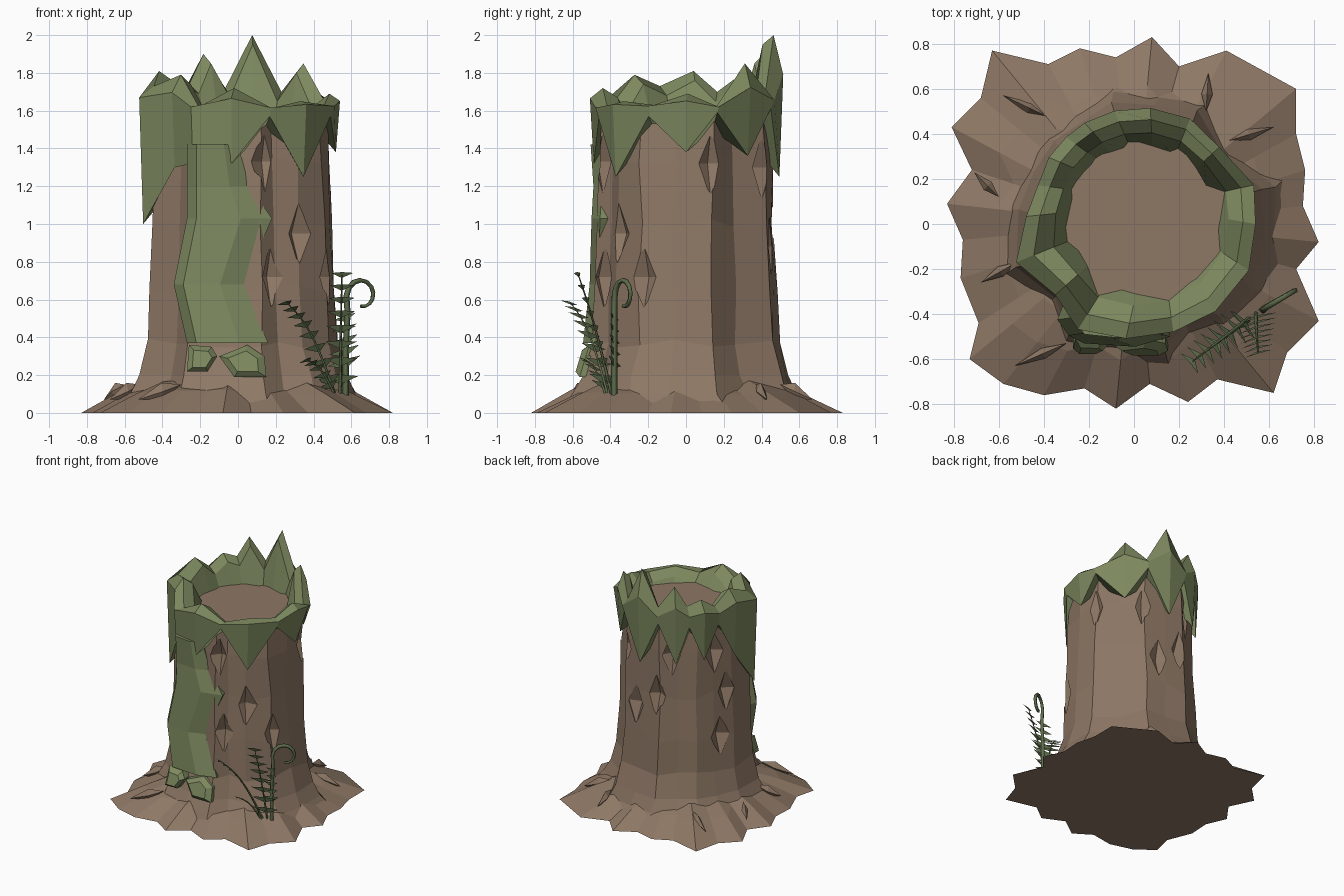
import bpy
import bmesh
import random
from math import sin, cos, pi, radians
from mathutils import Vector, Matrix
from mathutils.bvhtree import BVHTree

random.seed(4)
default = bpy.data.objects.get("Cube")
if default:
    bpy.data.objects.remove(default)


def material(name, colour):
    mat = bpy.data.materials.new(name)
    mat.use_nodes = True
    rgba = (*colour, 1)
    mat.diffuse_color = rgba
    mat.node_tree.nodes["Principled BSDF"].inputs["Base Color"].default_value = rgba
    return mat


BARK = material("bark brown", (0.27, 0.187, 0.13))
MOSS = material("moss green", (0.205, 0.25, 0.115))
FERN = material("fern green", (0.11, 0.15, 0.07))


def link(name, mesh, mat):
    obj = bpy.data.objects.new(name, mesh)
    bpy.context.collection.objects.link(obj)
    mesh.materials.clear()
    mesh.materials.append(mat)
    return obj


def build(name, verts, faces, mat, closed=True):
    bm = bmesh.new()
    points = [bm.verts.new(v) for v in verts]
    for face in faces:
        bm.faces.new([points[i] for i in face])
    if closed:
        bmesh.ops.recalc_face_normals(bm, faces=bm.faces)
    mesh = bpy.data.meshes.new(name)
    bm.to_mesh(mesh)
    bm.free()
    return link(name, mesh, mat)


def loft(name, rows, mat, caps=True, wrap_rows=False):
    """Skin closed rings of equal length, with end caps or joined end to end."""
    n = len(rows[0])
    verts = [v for row in rows for v in row]
    count = len(rows)
    faces = []
    for r in range(count if wrap_rows else count - 1):
        a, b = r * n, (r + 1) % count * n
        for i in range(n):
            j = (i + 1) % n
            faces.append((a + i, a + j, b + j, b + i))
    if caps:
        faces += [tuple(range(n)), tuple(range((count - 1) * n, count * n))]
    return build(name, verts, faces, mat)


def polar(angle, r, z):
    return Vector((r * cos(radians(angle)), r * sin(radians(angle)), z))


def baked(obj, name, mat):
    """Replace an object by its evaluated mesh."""
    graph = bpy.context.evaluated_depsgraph_get()
    mesh = bpy.data.meshes.new_from_object(obj.evaluated_get(graph))
    bpy.data.objects.remove(obj)
    return link(name, mesh, mat)


# Spreading ground skirt with a ragged outline
outline = [(.08, .83), (.2, .7), (.41, .77), (.72, .6), (.72, .4), (.76, .24), (.75, .08),
           (.82, -.08), (.72, -.2), (.82, -.43), (.68, -.57), (.62, -.75), (.37, -.69),
           (.24, -.79), (.07, -.71), (-.08, -.82), (-.22, -.73), (-.4, -.76), (-.58, -.71),
           (-.73, -.6), (-.69, -.44), (-.77, -.24), (-.76, -.07), (-.83, .09), (-.72, .24),
           (-.81, .43), (-.68, .56), (-.63, .77), (-.38, .71), (-.24, .78), (-.08, .74)]
skirt = []
for scale, height in ((1, 0), (.74, .11), (.55, .17)):
    skirt.append([(x * scale, y * scale, height + (random.uniform(-.015, .015) if height else 0))
                  for x, y in outline])
loft("root_skirt", skirt, BARK)

# Trunk with ridges and grooves
ridges = [(-28, .53), (-8, .515), (16, .53), (36, .44), (60, .51), (80, .47), (100, .49),
          (118, .45), (135, .46), (152, .44), (174, .46), (200, .5), (222, .43), (240, .5),
          (262, .46), (285, .5), (296, .45), (312, .5)]
levels = [(.04, 1.32), (.1, 1.23), (.2, 1.13), (.37, 1.03), (.65, 1), (1, .965), (1.35, .95),
          (1.56, .93)]
rings = []
for z, scale in levels:
    rings.append([polar(a + random.uniform(-1.5, 1.5), r * scale * random.uniform(.985, 1.01),
                        z + random.uniform(-.03, .03) * (z > .3 and z < 1.5)) for a, r in ridges])
trunk = loft("trunk", rings, BARK)
surface = BVHTree.FromPolygons([v.co.copy() for v in trunk.data.vertices],
                               [tuple(p.vertices) for p in trunk.data.polygons])


def on_trunk(angle, z):
    hit, normal, _, _ = surface.ray_cast(polar(angle, 2, z), polar(angle, -1, 0))
    return hit, normal


# Diamond hollows cut into the bark
knots = [(-48, .95), (-68, .72), (-25, .72), (-72, 1.33), (15, 1.32), (57, 1.3), (73, .88),
         (97, 1), (111, 1.33), (155, 1.33), (168, 1), (160, .65)]
corners, cuts = [], []
for angle, z in knots:
    hit, normal = on_trunk(angle, z)
    out = polar(angle, 1, 0)
    side = Vector((0, 0, 1)).cross(out)
    up = Vector((0, 0, 1))
    first = len(corners)
    corners += [hit + up * .17, hit + side * .085, hit - up * .17, hit - side * .085,
                hit + out * .09, hit - out * .06]
    for i in range(4):
        j = (i + 1) % 4
        cuts += [(first + i, first + j, first + 4), (first + j, first + i, first + 5)]
cutter = build("knot_cutter", corners, cuts, BARK)
cutter.hide_render = True
cut = trunk.modifiers.new("knots", "BOOLEAN")
cut.operation = "DIFFERENCE"
cut.solver = "EXACT"
cut.object = cutter
trunk = baked(trunk, "trunk", BARK)
trunk.name = "trunk"
bpy.data.objects.remove(cutter)

# Cut face of the stump
middle = Vector((.04, .035, 0))
disc = [polar(i * 30, .36, 1.47) + middle for i in range(12)]
build("stump_top", disc + [Vector((-.03, .07, 1.52))],
      [(i, (i + 1) % 12, 12) for i in range(12)], BARK)

# Moss crown: angle, radius, top height, height of the hanging edge
crown = [(0, .54, 1.69, 1.38), (18, .56, 1.62, 1.59), (42, .51, 1.85, 1.36), (62, .53, 1.7, 1.61),
         (82, .52, 2, 1.25), (100, .51, 1.72, 1.6), (116, .5, 1.9, 1.28), (128, .49, 1.74, 1.58),
         (142, .48, 1.78, 1.3), (158, .46, 1.7, 1.56), (176, .48, 1.81, 1.28), (198, .55, 1.73, 1),
         (222, .47, 1.79, 1.3), (242, .53, 1.62, 1.32), (266, .51, 1.72, 1.32),
         (290, .51, 1.61, 1.57), (313, .53, 1.65, 1.25), (338, .55, 1.63, 1.57)]
layers = [[] for _ in range(6)]
for angle, r, top, bottom in crown:
    inner = polar(angle, .3, 0) + middle
    outer = polar(angle, r, 0)
    shoulder = 1.62 + (top - 1.62) * .45
    shape = [(inner, 1.46), (inner.lerp(outer, .4), top - .05), (inner.lerp(outer, .72), top),
             (outer, shoulder), (outer * .96, bottom), (outer * .8, min(bottom + .1, 1.5))]
    for layer, (point, z) in zip(layers, shape):
        layer.append(Vector((point.x, point.y, z)))
loft("moss_crown", layers, MOSS, caps=False, wrap_rows=True)

# Moss strip running down the front: height, left edge, right edge, front depth
strip = [(1.42, -.27, .0, -.5), (1.2, -.27, .06, -.485), (1.03, -.27, .18, -.495),
         (.68, -.34, .03, -.505), (.37, -.27, .16, -.54)]
sheet = []
for z, left, right, y in strip:
    centre = (left + right) / 2
    sheet.append([(left, y + .08, z), (left + .05, y + .01, z), (centre + .06, y - .005, z),
                  (right, y + .04, z), (right - .03, y + .16, z), (left + .03, y + .16, z)])
loft("moss_strip", sheet, MOSS)


# Loose moss clumps below the strip
def clump(name, x, z, points):
    y = -.53
    def ring(scale, depth):
        return [(x + px * scale, depth - (.3 - z - pz * scale) * .3, z + pz * scale)
                for px, pz in points]
    loft(name, [ring(1, y + .1), ring(1, y), ring(.65, y - .03)], MOSS)


clump("moss_clump_small", -.19, .28, [(-.07, .08), (.05, .07), (.08, .02), (.03, -.06), (-.08, -.06)])
clump("moss_clump_large", .03, .27, [(-.13, .03), (.02, .09), (.11, .03), (.12, -.08), (-.05, -.08)])

# Surface roots, as pointed slivers
slivers = [((-.58, .57), (-.37, .47)), ((.33, .67), (.32, .5)), ((.62, .43), (.42, .37)),
           ((-.71, .23), (-.6, .12)), ((-.68, -.26), (-.52, -.17)), ((-.53, -.63), (-.3, -.53))]
for number, (tip, heel) in enumerate(slivers):
    a, b = Vector((*tip, .07)), Vector((*heel, .15))
    centre = a.lerp(b, .55)
    across = Vector((0, 0, 1)).cross(b - a).normalized() * .025
    lift = Vector((0, 0, .045))
    build(f"surface_root_{number + 1}", [a, b, centre + across, centre + lift, centre - across, centre - lift],
          [(0, i, j) for i, j in ((2, 3), (3, 4), (4, 5), (5, 2))]
          + [(1, j, i) for i, j in ((2, 3), (3, 4), (4, 5), (5, 2))], BARK)


# Fern stems and leaflets
def stem(name, points, thick, thin):
    curve = bpy.data.curves.new(name, "CURVE")
    curve.dimensions = "3D"
    curve.bevel_depth = 1
    curve.bevel_resolution = 0
    curve.use_fill_caps = True
    line = curve.splines.new("POLY")
    line.points.add(len(points) - 1)
    for i, (p, co) in enumerate(zip(line.points, points)):
        p.co = (*co, 1)
        p.radius = thick + (thin - thick) * i / (len(points) - 1)
    obj = bpy.data.objects.new(name + "_path", curve)
    bpy.context.collection.objects.link(obj)
    baked(obj, name, FERN)


def leaflets(name, points, size, spread):
    verts, faces = [], []
    for i in range(1, len(points)):
        here = Vector(points[i])
        along = (here - Vector(points[i - 1])).normalized()
        length = size * (1.1 - .5 * i / len(points))
        for sign in (-1, 1):
            out = (spread * sign + along * .35).normalized()
            n = len(verts)
            verts += [here - along * length * .25, here + along * length * .25,
                      here + out * length + Vector((0, 0, -.15 * length))]
            faces.append((n, n + 1, n + 2))
    build(name, verts, faces, FERN, closed=False)


def frond(name, base, tip, bow, steps, size, spread):
    base, tip = Vector(base), Vector(tip)
    path = [base.lerp(tip, i / steps) + Vector((0, 0, bow * sin(pi * i / steps)))
            for i in range(steps + 1)]
    stem(name + "_stem", path, .009, .003)
    leaflets(name + "_leaflets", path, size, Vector(spread).normalized())


frond("tall_frond", (.54, -.39, .08), (.55, -.57, .73), .04, 8, .1, (1, .3, 0))
frond("leaning_frond", (.52, -.41, .08), (.26, -.61, .58), .08, 8, .1, (.6, -.7, .2))
frond("low_frond", (.52, -.42, .08), (.37, -.53, .28), .04, 5, .08, (.6, -.7, .3))

# Upright stem ending in a curl
sideways = Vector((.85, .5, 0)).normalized()
foot = Vector((.57, -.38, .08))
curl = [foot, foot + Vector((0, 0, .25)), foot + Vector((.01, 0, .45))]
hub = foot + sideways * .1 + Vector((0, 0, .54))
for i in range(11):
    turn = pi - i * pi / 6.5
    reach = .095 - .004 * i
    curl.append(hub + sideways * reach * cos(turn) + Vector((0, 0, reach * sin(turn))))
stem("curled_stem", curl, .017, .011)
leaflets("curled_stem_leaflets", [foot + Vector((0, 0, .06 * i)) for i in range(2, 8)],
         .1, Vector((.8, -.3, .3)).normalized())
